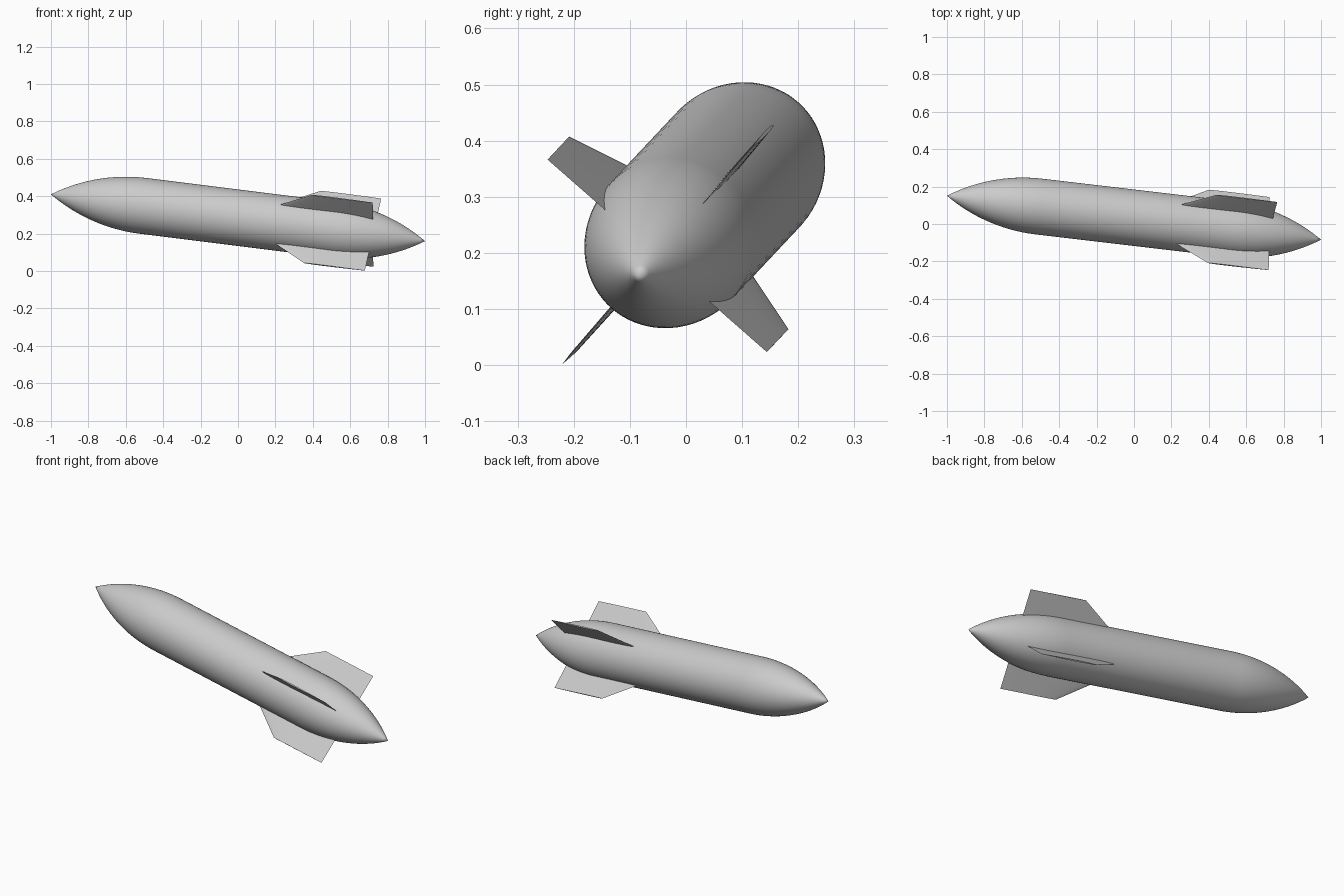
import bpy, bmesh, math
from mathutils import Matrix, Vector

cube = bpy.data.objects.get("Cube")
if cube:
    bpy.data.objects.remove(cube, do_unlink=True)

# One plain grey for everything
grey = bpy.data.materials.new("plain grey")
grey.use_nodes = True
COLOUR = (0.6, 0.6, 0.6, 1)
grey.diffuse_color = COLOUR
grey.node_tree.nodes["Principled BSDF"].inputs["Base Color"].default_value = COLOUR

# Tilted frame: X runs nose to tail, Y and Z are the two fin directions
NOSE, TAIL = Vector((-1, 0.151, 0.41)), Vector((1, -0.084, 0.16))
axis = (TAIL - NOSE).normalized()
LENGTH = (TAIL - NOSE).length
fin_up = Vector((0.163, 0.65, 0.742))
fin_up = (fin_up - axis * fin_up.dot(axis)).normalized()
fin_side = fin_up.cross(axis)
FRAME = Matrix((axis, fin_side, fin_up)).transposed().to_4x4()
FRAME.translation = NOSE

RADIUS, TAPER = 0.15, 0.5


def add_object(name, bm, matrix):
    bmesh.ops.recalc_face_normals(bm, faces=bm.faces)
    mesh = bpy.data.meshes.new(name)
    bm.to_mesh(mesh)
    bm.free()
    mesh.materials.append(grey)
    obj = bpy.data.objects.new(name, mesh)
    bpy.context.collection.objects.link(obj)
    obj.matrix_world = matrix
    bpy.ops.object.select_all(action='DESELECT')
    obj.select_set(True)
    bpy.context.view_layer.objects.active = obj
    bpy.ops.object.shade_smooth_by_angle(angle=math.radians(30))
    return obj


def body_radius(s):
    """Tangent ogive at both ends, straight tube between."""
    arc = (RADIUS ** 2 + TAPER ** 2) / (2 * RADIUS)
    d = max(0, TAPER - min(s, LENGTH - s))
    return max(0, math.sqrt(arc ** 2 - d ** 2) - arc + RADIUS)


# Body: lathed profile
STEPS = 20
nose_part = [TAPER * i / STEPS for i in range(STEPS + 1)]
stations = nose_part + [LENGTH - s for s in reversed(nose_part)]
bm = bmesh.new()
verts = [bm.verts.new((s, 0, body_radius(s))) for s in stations]
edges = [bm.edges.new(pair) for pair in zip(verts, verts[1:])]
bmesh.ops.spin(bm, geom=verts + edges, cent=(0, 0, 0), axis=(1, 0, 0),
               angle=math.tau, steps=72, use_duplicate=False)
bmesh.ops.remove_doubles(bm, verts=bm.verts, dist=1e-5)
add_object("body", bm, FRAME)


# Fins: swept, tapered teardrop section with a blunt front and sharp back
def half_thickness(u):
    return 0.5 * (0.2969 * math.sqrt(u) - 0.126 * u - 0.3516 * u ** 2
                  + 0.2843 * u ** 3 - 0.1036 * u ** 4)


def section(bm, lead, trail, height, thickness=0.1, n=16):
    us = [(1 - math.cos(math.pi * i / n)) / 2 for i in range(n + 1)]
    loop = [(u, 1) for u in us] + [(u, -1) for u in us[-2:0:-1]]
    chord = trail - lead
    return [bm.verts.new((lead + u * chord,
                          side * 2 * thickness * chord * half_thickness(u), height))
            for u, side in loop]


FIN_TRAIL = 1.747
for i, name in enumerate(("rear_upper_fin", "front_upper_fin",
                          "front_lower_fin", "rear_lower_fin")):
    bm = bmesh.new()
    root = section(bm, 1.166, FIN_TRAIL, 0.1)
    tip = section(bm, 1.417, FIN_TRAIL, 0.26)
    for k in range(len(root)):
        j = (k + 1) % len(root)
        bm.faces.new((root[k], root[j], tip[j], tip[k]))
    bm.faces.new(tip)
    bm.faces.new(root[::-1])
    add_object(name, bm, FRAME @ Matrix.Rotation(i * math.pi / 2, 4, 'X'))
